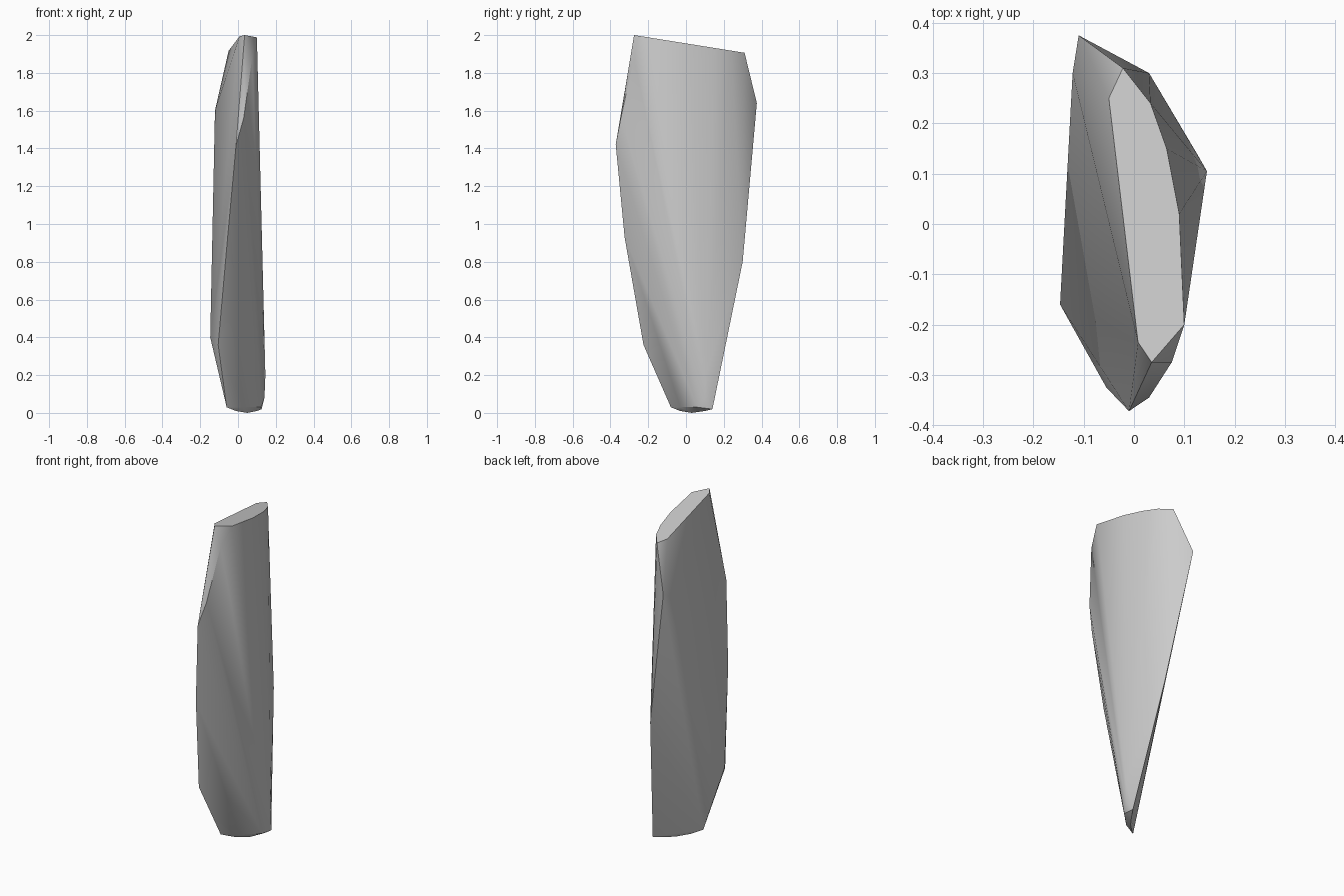
import bpy
import bmesh
from math import radians
from mathutils import Vector

default_cube = bpy.data.objects.get("Cube")
if default_cube:
    bpy.data.objects.remove(default_cube, do_unlink=True)


def flat_material(name, colour):
    material = bpy.data.materials.new(name)
    material.use_nodes = True
    material.diffuse_color = colour
    shader = material.node_tree.nodes["Principled BSDF"]
    shader.inputs["Base Color"].default_value = colour
    return material


def slanted_top(x, y):
    """Lift a point of the cap outline onto the sloping top plane."""
    return (x, y, 1.956 - 0.16 * y)


def convex_shard(name, corners, material):
    """Wrap the corners in a convex skin and merge its coplanar triangles."""
    bm = bmesh.new()
    for corner in corners:
        bm.verts.new(Vector(corner))
    bmesh.ops.convex_hull(bm, input=bm.verts[:])
    loose = [v for v in bm.verts if not v.link_faces]
    bmesh.ops.delete(bm, geom=loose, context="VERTS")
    bmesh.ops.dissolve_limit(bm, angle_limit=radians(1),
                             verts=bm.verts[:], edges=bm.edges[:])
    bmesh.ops.recalc_face_normals(bm, faces=bm.faces[:])
    mesh = bpy.data.meshes.new(name)
    bm.to_mesh(mesh)
    bm.free()
    mesh.materials.append(material)
    shard = bpy.data.objects.new(name, mesh)
    bpy.context.collection.objects.link(shard)
    bpy.ops.object.select_all(action="DESELECT")
    shard.select_set(True)
    bpy.context.view_layer.objects.active = shard
    bpy.ops.object.shade_smooth_by_angle(angle=radians(30))
    return shard


# Sloping flat cap
cap_outline = [(-0.022, 0.31), (0.033, 0.24), (0.065, 0.15), (0.09, 0.02),
               (0.1, -0.2), (0.035, -0.275), (0.008, -0.235), (-0.05, 0.25)]
cap = [slanted_top(x, y) for x, y in cap_outline]

# Front ridge, running from the cap down to the foot
front_ridge = [(0.075, -0.275, 1.88), (0.03, -0.345, 1.56),
               (-0.01, -0.372, 1.42), (-0.055, -0.325, 0.93),
               (-0.105, -0.225, 0.36), (-0.147, -0.16, 0.4)]

# Back ridge and side corner
back_ridge = [(-0.11, 0.375, 1.64), (-0.122, 0.3, 1.6), (0.03, 0.3, 0.8),
              (0.145, 0.105, 0.2), (0.14, 0.1, 0.08)]

# Narrow diagonal foot
foot = [(-0.06, -0.08, 0.03), (-0.01, -0.03, 0.01), (0.05, 0.03, 0),
        (0.1, 0.1, 0.01), (0.125, 0.14, 0.02), (0.12, 0.06, 0.03),
        (0.03, -0.03, 0.03)]

stone_grey = flat_material("stone grey", (0.6, 0.6, 0.6, 1))
convex_shard("stone_shard", cap + front_ridge + back_ridge + foot, stone_grey)
